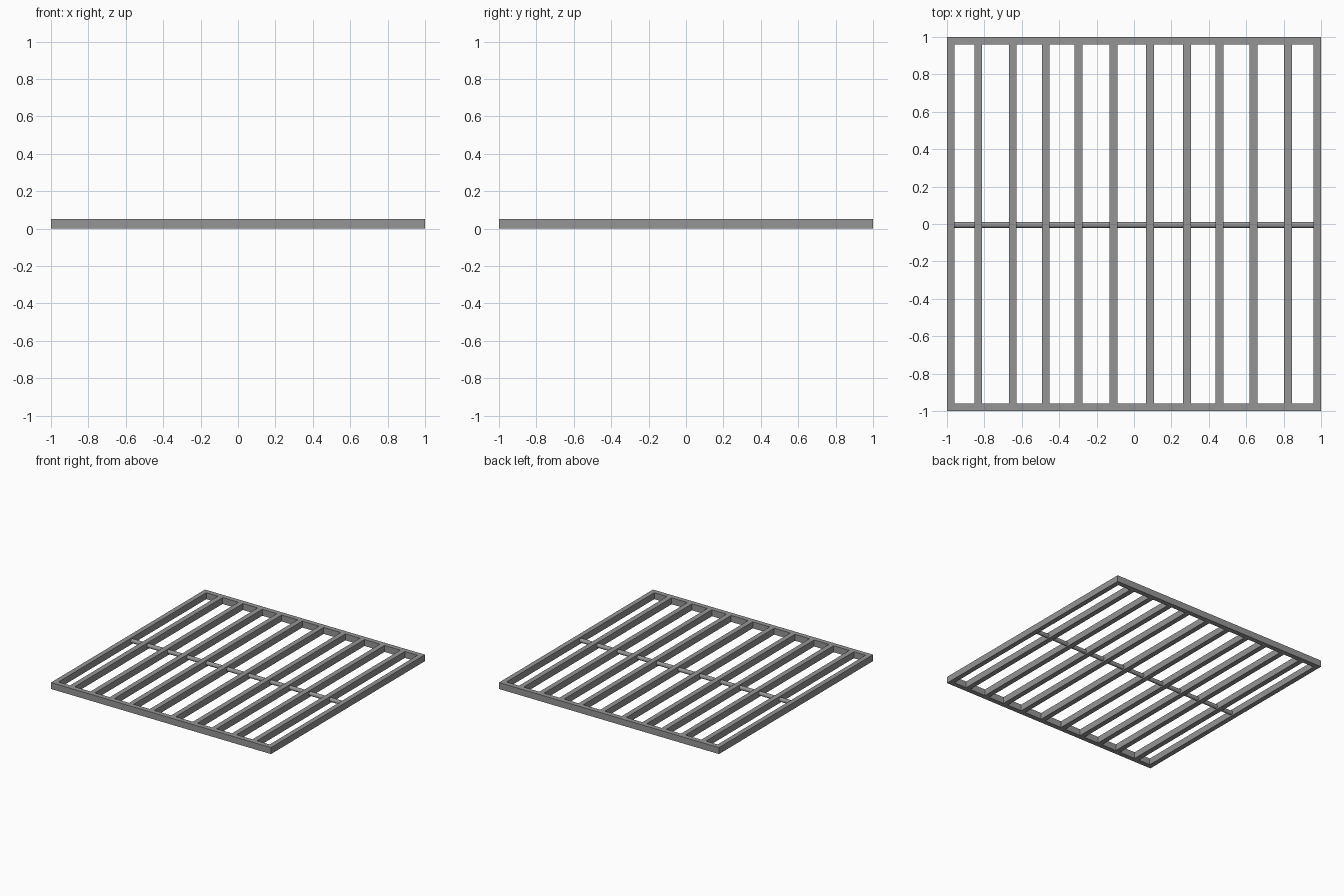
import bpy
import math

if "Cube" in bpy.data.objects:
    bpy.data.objects.remove(bpy.data.objects["Cube"])

H = 0.053      # frame depth
W = 0.04       # frame rail thickness
BAR_W = 0.042  # grate bar thickness
INNER = 1 - W

# Dark iron grey
iron = bpy.data.materials.new("dark_iron")
iron.diffuse_color = (0.3, 0.3, 0.3, 1)
iron.use_nodes = True
iron.node_tree.nodes["Principled BSDF"].inputs["Base Color"].default_value = iron.diffuse_color


def box(name, center, size):
    bpy.ops.mesh.primitive_cube_add(size=1, location=center)
    ob = bpy.context.object
    ob.name = name
    ob.scale = size
    bpy.ops.object.transform_apply(location=False, rotation=False, scale=True)
    ob.data.materials.append(iron)
    return ob


# Outer frame: full-width front/back rails, side rails between them
for side, label in ((-1, "front"), (1, "back")):
    box(label + "_rail", (0, side * (1 - W / 2), H / 2), (2, W, H))
for side, label in ((-1, "left"), (1, "right")):
    box(label + "_rail", (side * (1 - W / 2), 0, H / 2), (W, 2 * INNER, H))

# Slightly uneven grate bars, flush with the frame
bar_x = (-0.833, -0.648, -0.472, -0.297, -0.109, 0.086, 0.283, 0.457, 0.639, 0.824)
for i, x in enumerate(bar_x):
    box(f"bar_{i + 1}", (x, 0, H / 2), (BAR_W, 2 * INNER, H))

# Round tie rod threaded through the bars
bpy.ops.mesh.primitive_cylinder_add(vertices=16, radius=0.017, depth=2 * INNER,
                                    location=(0, -0.005, H / 2),
                                    rotation=(0, math.pi / 2, 0))
rod = bpy.context.object
rod.name = "tie_rod"
rod.data.materials.append(iron)
bpy.ops.object.shade_smooth_by_angle(angle=math.radians(40))
